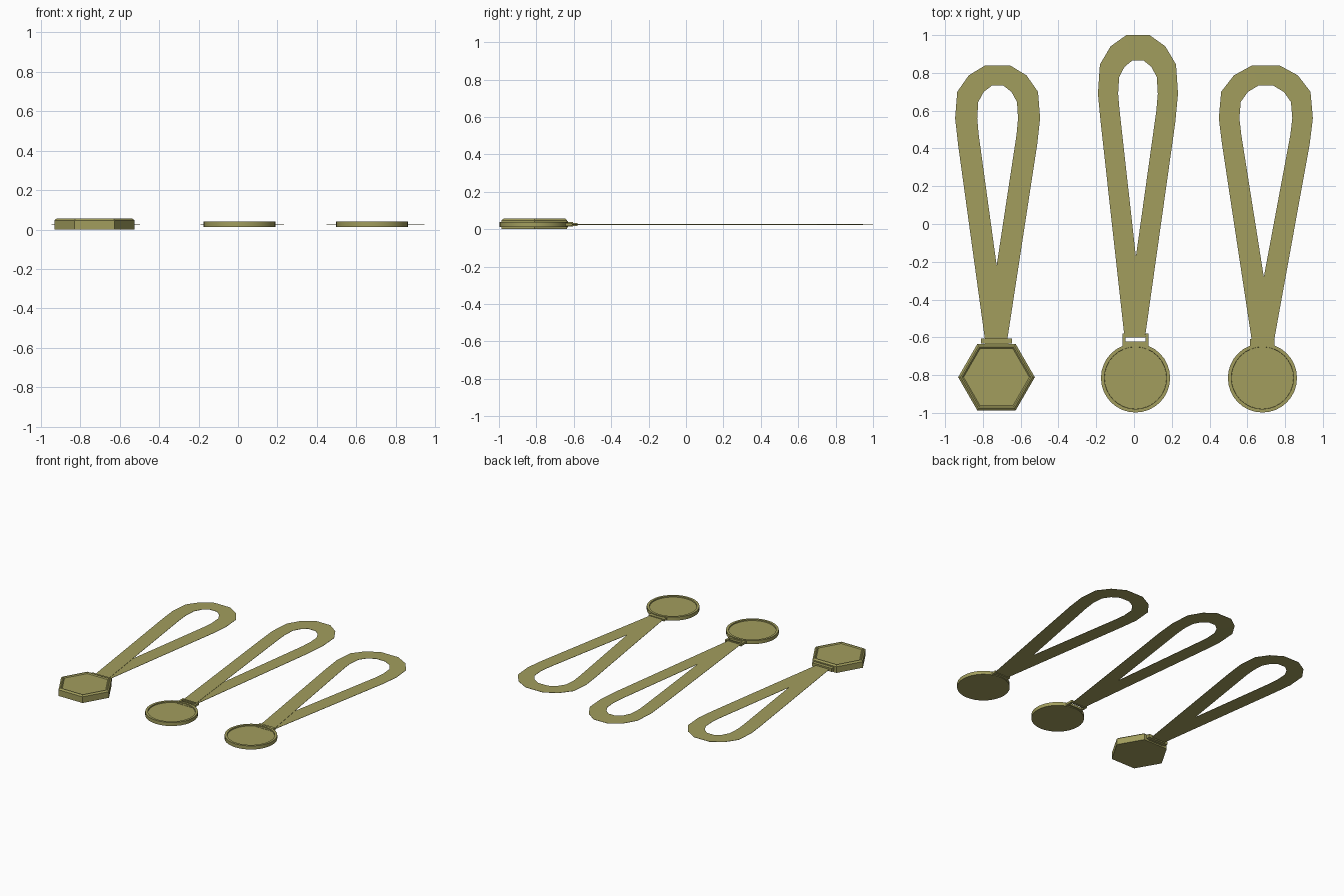
import bpy, bmesh, math

if "Cube" in bpy.data.objects:
    bpy.data.objects.remove(bpy.data.objects["Cube"])

mat = bpy.data.materials.new("olive_gold")
mat.diffuse_color = (0.36, 0.34, 0.11, 1)
mat.use_nodes = True
mat.node_tree.nodes["Principled BSDF"].inputs["Base Color"].default_value = mat.diffuse_color


def make(name, bm):
    bmesh.ops.recalc_face_normals(bm, faces=bm.faces)
    me = bpy.data.meshes.new(name)
    bm.to_mesh(me)
    bm.free()
    ob = bpy.data.objects.new(name, me)
    bpy.context.collection.objects.link(ob)
    me.materials.append(mat)
    return ob


def turned(name, cx, cy, sides, profile):
    """Closed body from (radius, z) rings, capped at both ends."""
    bm = bmesh.new()
    rings = []
    for r, z in profile:
        rings.append([bm.verts.new((cx + r * math.cos(2 * math.pi * i / sides),
                                    cy + r * math.sin(2 * math.pi * i / sides), z))
                      for i in range(sides)])
    for a, b in zip(rings, rings[1:]):
        for i in range(sides):
            j = (i + 1) % sides
            bm.faces.new((a[i], a[j], b[j], b[i]))
    bm.faces.new(rings[0][::-1])
    bm.faces.new(rings[-1])
    return make(name, bm)


def boxes(name, items):
    """Boxes given as (x0, x1, y0, y1, z0, z1)."""
    bm = bmesh.new()
    for x0, x1, y0, y1, z0, z1 in items:
        vs = bmesh.ops.create_cube(bm, size=1)["verts"]
        bmesh.ops.scale(bm, vec=(x1 - x0, y1 - y0, z1 - z0), verts=vs)
        bmesh.ops.translate(bm, vec=((x0 + x1) / 2, (y0 + y1) / 2, (z0 + z1) / 2), verts=vs)
    return make(name, bm)


# Half of the ribbon loop's top curve, mirrored for the other side
HALF = [(-0.93, -0.5), (-1, 0), (-0.95, 0.5), (-0.68, 0.81), (-0.29, 1)]
ARC = HALF + [(-u, v) for u, v in reversed(HALF)]


def ribbon(name, cx, base, outer, inner, foot, foot_y):
    """Looped strip whose two legs cross over each other at the foot."""
    pairs = [((cx + u * outer[0], base + v * outer[1]),
              (cx + u * inner[0], base + v * inner[1])) for u, v in ARC]
    left, right = (foot[0], foot_y), (foot[1], foot_y)
    pairs = [(left, right)] + pairs + [(right, left)]
    bm = bmesh.new()
    n = len(pairs) - 1
    rows = []
    for i, pair in enumerate(pairs):
        z = 0.0275 - 0.004 * i / n
        rows.append([bm.verts.new((x, y, z)) for x, y in pair])
    for a, b in zip(rows, rows[1:]):
        bm.faces.new((a[0], a[1], b[1], b[0]))
    ob = make(name, bm)
    mod = ob.modifiers.new("thickness", "SOLIDIFY")
    mod.thickness = 0.002
    mod.offset = 0
    return ob


# Ribbons
ribbon("ribbon_left", -0.722, 0.56, (0.225, 0.28), (0.108, 0.172), (-0.788, -0.672), -0.62)
ribbon("ribbon_middle", 0.021, 0.69, (0.212, 0.31), (0.105, 0.175), (-0.05, 0.058), -0.602)
ribbon("ribbon_right", 0.698, 0.56, (0.249, 0.28), (0.14, 0.172), (0.624, 0.741), -0.62)

# Hexagonal medal with chamfered rim and shallow recess
turned("hexagon_medal", -0.728, -0.811, 6,
       [(0.203, 0.0), (0.203, 0.047), (0.19, 0.057), (0.182, 0.057), (0.174, 0.050)])

# Round medals with raised rim
for label, cx in (("middle", 0.008), ("right", 0.68)):
    disc = turned("round_medal_" + label, cx, -0.815, 32,
                  [(0.183, 0.013), (0.183, 0.040), (0.165, 0.040), (0.164, 0.032)])
    disc.data.shade_smooth()
    disc.data.set_sharp_from_angle(angle=math.radians(30))

# Ribbon clips
boxes("hexagon_clip", [(-0.81, -0.645, -0.633, -0.605, 0.014, 0.040),
                       (-0.79, -0.665, -0.65, -0.63, 0.010, 0.044)])
boxes("middle_clip", [(-0.06, -0.046, -0.67, -0.58, 0.018, 0.034),
                      (0.062, 0.076, -0.67, -0.58, 0.018, 0.034),
                      (-0.05, 0.066, -0.67, -0.622, 0.018, 0.034),
                      (-0.05, 0.066, -0.597, -0.585, 0.018, 0.034)])
boxes("right_clip", [(0.613, 0.745, -0.67, -0.61, 0.018, 0.034)])
